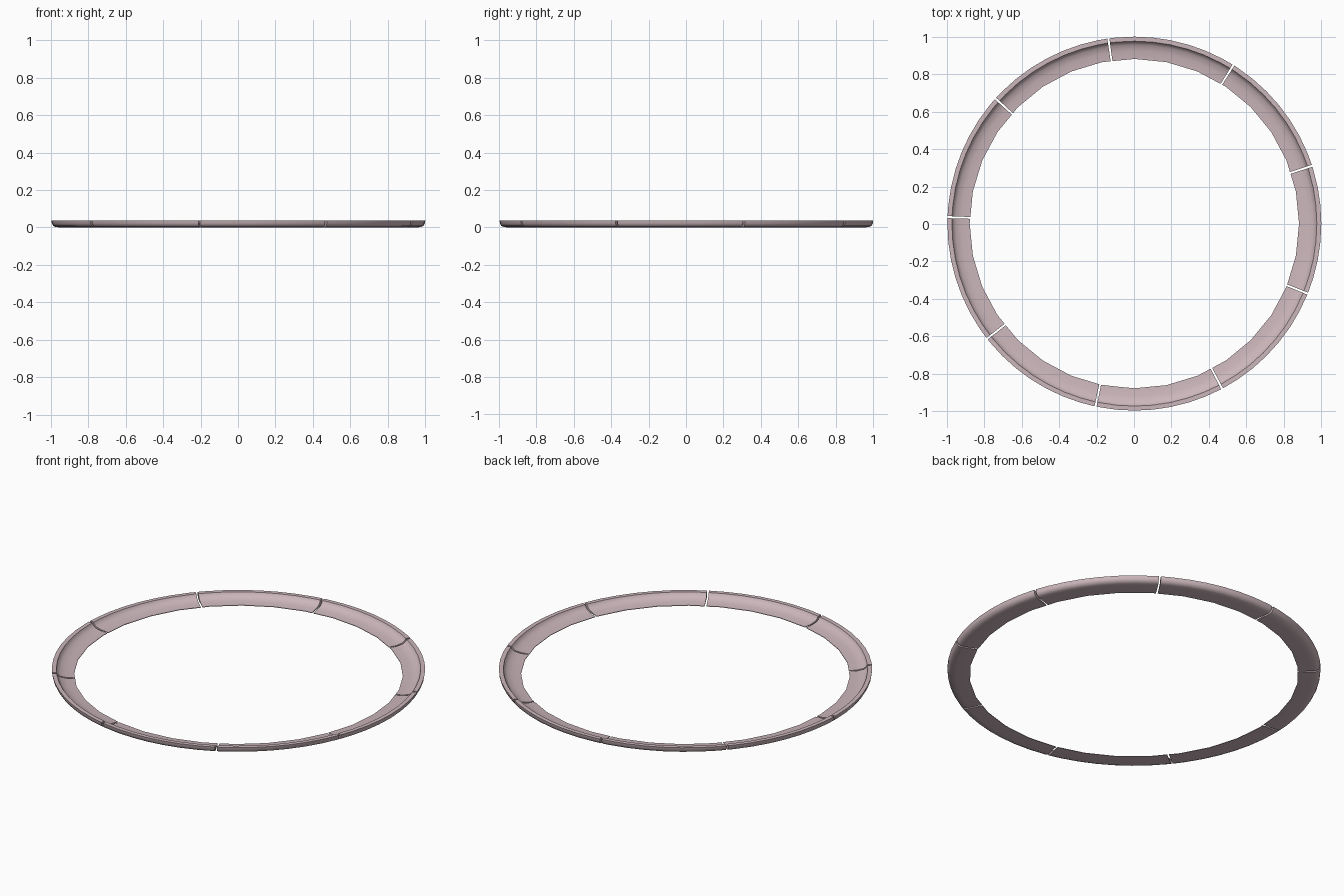
import bpy, math

if "Cube" in bpy.data.objects:
    bpy.data.objects.remove(bpy.data.objects["Cube"])

# Single dusty pink material
mat = bpy.data.materials.new("dusty_pink")
mat.diffuse_color = (0.60, 0.47, 0.50, 1)
mat.use_nodes = True
mat.node_tree.nodes["Principled BSDF"].inputs["Base Color"].default_value = mat.diffuse_color

# Cross-section (radius, height): dished shell with a flat raised rim
PROFILE = [(0.880, 0.000), (0.880, 0.003), (0.925, 0.006), (0.955, 0.014),
           (0.970, 0.026), (0.975, 0.037), (0.999, 0.037), (0.997, 0.022),
           (0.990, 0.009), (0.975, 0.002), (0.950, 0.000)]
SIDES = 64
STEP = 2 * math.pi / SIDES
GAP = 0.0055          # half of the gap between segments
OFF = 0.002           # slight shift that keeps the cut ring centred


def ring_radius(r, a):
    """Inner edge follows a coarse 32-gon, outer wall is rounder."""
    if r > 0.93:
        return r
    big = 2 * STEP
    return r * math.cos(big / 2) / math.cos((a % big) - big / 2)


def segment(name, a0, a1):
    a0, a1 = a0 + GAP, a1 - GAP
    inner = [k * STEP for k in range(-SIDES, 2 * SIDES) if a0 + 0.01 < k * STEP < a1 - 0.01]
    angles = [a0] + inner + [a1]
    n = len(PROFILE)
    verts = []
    for a in angles:
        for r, z in PROFILE:
            q = ring_radius(r, a)
            verts.append((q * math.cos(a) + OFF, q * math.sin(a) + OFF, z))
    faces = []
    for i in range(len(angles) - 1):
        for j in range(n):
            k = (j + 1) % n
            faces.append((i * n + j, i * n + k, (i + 1) * n + k, (i + 1) * n + j))
    # end caps
    faces.append(tuple(reversed(range(n))))
    faces.append(tuple((len(angles) - 1) * n + j for j in range(n)))
    me = bpy.data.meshes.new(name)
    me.from_pydata(verts, [], faces)
    me.materials.append(mat)
    ob = bpy.data.objects.new(name, me)
    bpy.context.collection.objects.link(ob)
    bpy.context.view_layer.objects.active = ob
    ob.select_set(True)
    bpy.ops.object.mode_set(mode='EDIT')
    bpy.ops.mesh.select_all(action='SELECT')
    bpy.ops.mesh.normals_make_consistent(inside=False)
    bpy.ops.object.mode_set(mode='OBJECT')
    bpy.ops.object.shade_smooth_by_angle(angle=math.radians(40))
    ob.select_set(False)


# Nine equal arc segments
for i in range(9):
    start = math.radians(18 + 40 * i)
    segment(f"ring_segment_{i + 1}", start, start + math.radians(40))
